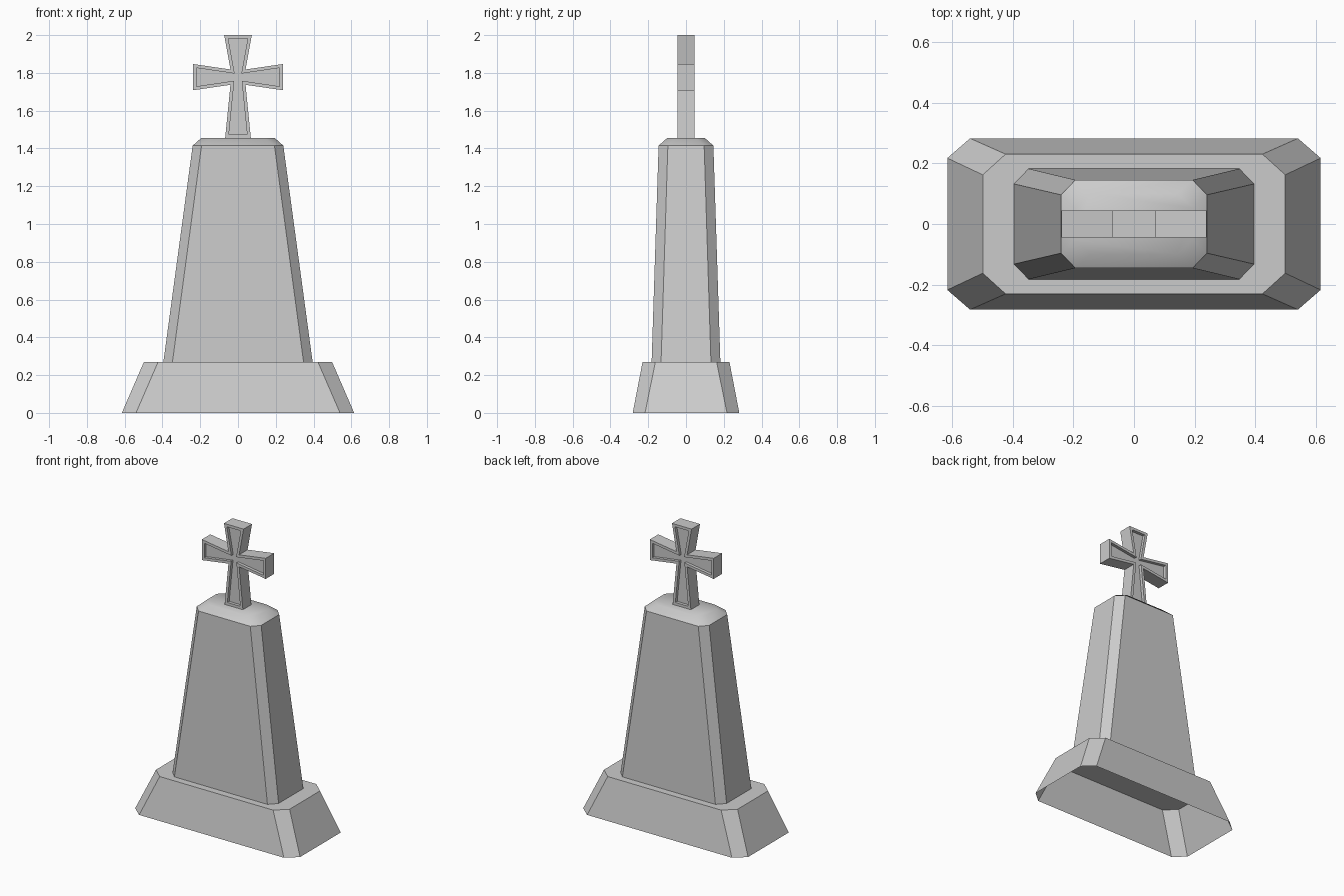
import bpy, bmesh, math
from mathutils import Vector

if "Cube" in bpy.data.objects:
    bpy.data.objects.remove(bpy.data.objects["Cube"])


def finish(bm, name):
    mesh = bpy.data.meshes.new(name)
    bm.to_mesh(mesh)
    bm.free()
    ob = bpy.data.objects.new(name, mesh)
    bpy.context.collection.objects.link(ob)
    return ob


def chamfered_tower(name, levels):
    """Stack of chamfered rectangles (half x, half y, cut x, cut y, z), open below."""
    bm = bmesh.new()
    rings = []
    for x, y, cx, cy, z in levels:
        pts = [(x, -y + cy), (x, y - cy), (x - cx, y), (-x + cx, y),
               (-x, y - cy), (-x, -y + cy), (-x + cx, -y), (x - cx, -y)]
        rings.append([bm.verts.new((px, py, z)) for px, py in pts])
    for a, b in zip(rings, rings[1:]):
        for i in range(8):
            j = (i + 1) % 8
            bm.faces.new((a[i], a[j], b[j], b[i]))
    bm.faces.new(rings[-1])
    return finish(bm, name)


# hollow flared plinth
chamfered_tower("plinth", [(0.615, 0.282, 0.075, 0.065, 0),
                           (0.498, 0.23, 0.075, 0.068, 0.27)])

# tapered pillar with softly shaded top bevel
pillar = chamfered_tower("pillar", [(0.395, 0.182, 0.048, 0.05, 0.27),
                                    (0.24, 0.145, 0.047, 0.049, 1.415),
                                    (0.195, 0.1, 0.053, 0.048, 1.455)])
bpy.context.view_layer.objects.active = pillar
pillar.select_set(True)
bpy.ops.object.shade_smooth_by_angle(angle=math.radians(35))

# flared cross: right half outline, mirrored to the left
half = [(0.068, 1.455), (0.04, 1.737), (0.238, 1.708), (0.238, 1.847),
        (0.04, 1.818), (0.073, 2.0)]
outline = half + [(-x, z) for x, z in reversed(half)]
T = 0.045
bm = bmesh.new()
front = [bm.verts.new((x, -T, z)) for x, z in outline]
back = [bm.verts.new((x, T, z)) for x, z in outline]
panels = [bm.faces.new(front), bm.faces.new(back[::-1])]
for i in range(len(outline)):
    j = (i + 1) % len(outline)
    bm.faces.new((front[j], front[i], back[i], back[j]))
bmesh.ops.recalc_face_normals(bm, faces=bm.faces)

# recessed panels on both sides of the cross
bmesh.ops.inset_region(bm, faces=panels, thickness=0.018, use_even_offset=True)
for f in panels:
    shift = Vector((0, -math.copysign(0.02, f.calc_center_median().y), 0))
    new = bmesh.ops.extrude_discrete_faces(bm, faces=[f])["faces"][0]
    bmesh.ops.translate(bm, verts=new.verts, vec=shift)
finish(bm, "cross")
